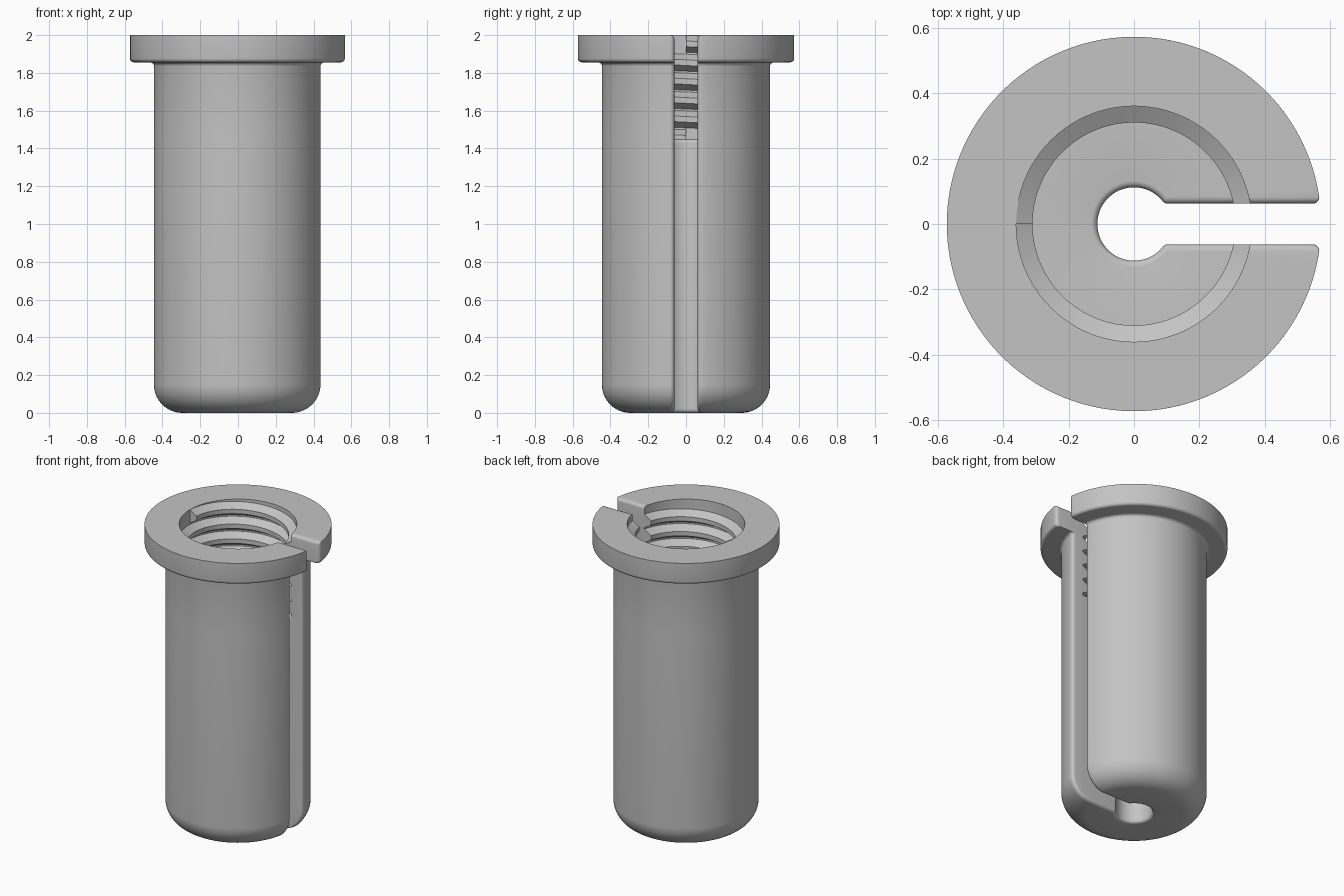
import bpy, bmesh
from math import sin, cos, pi, sqrt, atan2, asin, radians

cube = bpy.data.objects.get("Cube")
if cube:
    bpy.data.objects.remove(cube, do_unlink=True)

BODY_R, FLANGE_R, BORE_R, HOLE_R = 0.445, 0.572, 0.36, 0.112
SLOT, SOFT = 0.062, 0.02          # slot half width, edge rounding
FLOOR, UNDER, TOP = 1.45, 1.855, 2.0
PITCH, CREST_R = 0.1, 0.31
ARC = 56

grey = bpy.data.materials.new("plain grey")
grey.use_nodes = True
grey.diffuse_color = (0.55, 0.55, 0.55, 1)
grey.node_tree.nodes["Principled BSDF"].inputs["Base Color"].default_value = (0.55, 0.55, 0.55, 1)


def finish(bm, name):
    bmesh.ops.remove_doubles(bm, verts=bm.verts[:], dist=1e-5)
    bmesh.ops.dissolve_degenerate(bm, edges=bm.edges[:], dist=1e-5)
    bmesh.ops.recalc_face_normals(bm, faces=bm.faces[:])
    mesh = bpy.data.meshes.new(name)
    bm.to_mesh(mesh)
    bm.free()
    mesh.materials.append(grey)
    ob = bpy.data.objects.new(name, mesh)
    bpy.context.collection.objects.link(ob)
    bpy.ops.object.select_all(action='DESELECT')
    ob.select_set(True)
    bpy.context.view_layer.objects.active = ob
    bpy.ops.object.shade_smooth_by_angle(angle=radians(30))


def loft(bm, rows):
    """Bridge equal closed loops and cap both ends."""
    rings = [[bm.verts.new(p) for p in row] for row in rows]
    for a, b in zip(rings, rings[1:]):
        for i in range(len(a)):
            j = (i + 1) % len(a)
            bm.faces.new((a[i], a[j], b[j], b[i]))
    bm.faces.new(rings[0])
    bm.faces.new(rings[-1])


def arc(cx, cy, r, a, b, n):
    angles = [a + (b - a) * i / n for i in range(n + 1)]
    return [(cx + r * cos(t), cy + r * sin(t)) for t in angles]


def flare(d):
    """Widening of a rounded edge at distance d from its face."""
    return 0 if d >= SOFT else SOFT - sqrt(SOFT ** 2 - (SOFT - d) ** 2)


def c_section(z, r, outer=0, inner=0, bore=False):
    """C-shaped slice: outer arc, slot corner, slot wall, inner arc, mirrored."""
    edge = SLOT + SOFT
    f = SOFT - outer
    cx = sqrt((r - SOFT + outer) ** 2 - edge ** 2)
    phi = atan2(edge, cx)
    half = arc(0, 0, r, pi, phi, ARC) + arc(cx, edge, f, phi, -pi / 2, 5)
    reach = min(BORE_R, r - 0.06)
    y1 = SLOT + outer
    y2 = edge if bore else SLOT + inner
    half += [(sqrt(reach ** 2 - y1 ** 2), y1), (sqrt(reach ** 2 - y2 ** 2), y2)]
    if bore:
        half += [half[-1]] * 6 + arc(0, 0, BORE_R, asin(edge / BORE_R), pi, ARC)
    else:
        hx = sqrt((HOLE_R + SOFT) ** 2 - edge ** 2)
        hp = atan2(edge, hx)
        half += arc(hx, edge, SOFT - inner, -pi / 2, hp - pi, 5)
        half += arc(0, 0, HOLE_R + inner, hp, pi, ARC)
    loop = half + [(x, -y) for x, y in half[-2:0:-1]]
    return [(x, y, z) for x, y in loop]


# Slotted, flanged body with a rounded base and an open bore
rows = []
STEPS, BASE = 14, 0.15
for i in range(STEPS + 1):
    t = pi / 2 * i / STEPS
    z = BASE * (1 - cos(t))
    e = flare(z)
    rows.append(c_section(z, BODY_R - BASE + BASE * sin(t), e, e))
soft_steps = [SOFT * (1 - sin(pi / 2 * i / 5)) for i in range(6)]
for d in soft_steps:
    rows.append(c_section(FLOOR - 0.001 - d, BODY_R, 0, flare(d)))
rows.append(c_section(FLOOR, BODY_R, bore=True))
# Fillet under the flange, then the rounded lower rim
for i in range(6):
    t = pi / 2 * i / 5
    rows.append(c_section(UNDER - SOFT * (1 - sin(t)), BODY_R + SOFT * (1 - cos(t)), bore=True))
for i in range(6):
    t = pi / 2 * i / 5
    rows.append(c_section(UNDER + 0.001 + SOFT * (1 - cos(t)),
                          FLANGE_R - SOFT * (1 - sin(t)), bore=True))
for d in soft_steps:
    rows.append(c_section(TOP - d, FLANGE_R, flare(d), bore=True))
body = bmesh.new()
loft(body, rows)
finish(body, "slotted_body")

# Internal thread ridge, made in half turns that stop at the slot
profile = [(BORE_R + 0.008, 0), (BORE_R, 0), (CREST_R, -0.03),
           (CREST_R, -0.06), (BORE_R, -0.09), (BORE_R + 0.008, -0.09)]
thread = bmesh.new()
for turn in range(5):
    for side in (1, -1):
        ridge = []
        for i in range(ARC + 1):
            ring = []
            for r, dz in profile:
                gap = asin(SLOT / r)
                t = side * (pi + (gap - pi) * i / ARC)
                z = TOP - 0.001 - PITCH * (turn + (pi - t) / (2 * pi)) + dz
                ring.append((r * cos(t), r * sin(t), z))
            ridge.append(ring)
        loft(thread, ridge)
finish(thread, "internal_thread")
